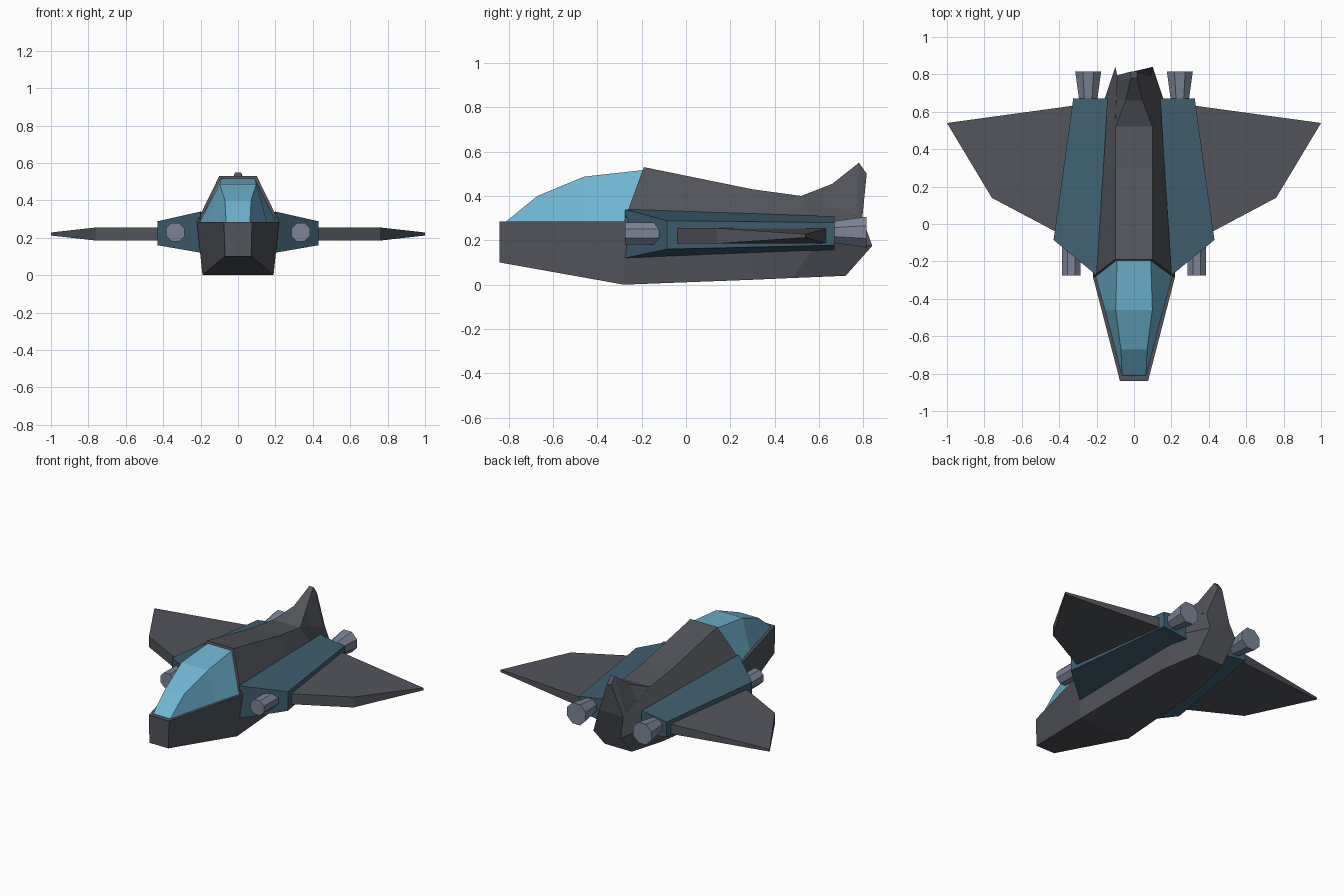
import bpy, bmesh, math
from mathutils import Matrix

if "Cube" in bpy.data.objects:
    bpy.data.objects.remove(bpy.data.objects["Cube"])


def material(name, rgb):
    m = bpy.data.materials.new(name)
    m.diffuse_color = (*rgb, 1)
    m.use_nodes = True
    m.node_tree.nodes["Principled BSDF"].inputs["Base Color"].default_value = m.diffuse_color
    return m


HULL = material("dark_grey", (0.085, 0.09, 0.105))
PANEL = material("steel_blue", (0.05, 0.115, 0.165))
GLASS = material("glass_blue", (0.16, 0.46, 0.64))
METAL = material("light_metal", (0.20, 0.23, 0.31))


def finish(name, bm, mat, mirror=False):
    bmesh.ops.recalc_face_normals(bm, faces=bm.faces)
    mesh = bpy.data.meshes.new(name)
    bm.to_mesh(mesh)
    bm.free()
    mesh.materials.append(mat)
    ob = bpy.data.objects.new(name, mesh)
    bpy.context.collection.objects.link(ob)
    if mirror:
        ob.modifiers.new("mirror", 'MIRROR')
    return ob


def loft(name, rings, mat, mirror=False, caps=(True, True)):
    """Skin closed rings of equal length."""
    bm = bmesh.new()
    loops = [[bm.verts.new(p) for p in r] for r in rings]
    n = len(loops[0])
    for a, b in zip(loops, loops[1:]):
        for i in range(n):
            j = (i + 1) % n
            bm.faces.new((a[i], a[j], b[j], b[i]))
    for loop, cap in zip((loops[0], loops[-1]), caps):
        if cap:
            bm.faces.new(loop)
    return finish(name, bm, mat, mirror)


def both(half):
    """Complete a right-hand half section with its mirror image."""
    return half + [(-x, y, z) for x, y, z in reversed(half)]


def tube(name, x, z, y0, y1, r0, r1):
    """Octagonal tube along y, mirrored to both sides."""
    bm = bmesh.new()
    bmesh.ops.create_cone(bm, cap_ends=True, segments=8, radius1=r0, radius2=r1,
                          depth=y1 - y0,
                          matrix=Matrix.Translation((x, (y0 + y1) / 2, z))
                          @ Matrix.Rotation(-math.pi / 2, 4, 'X')
                          @ Matrix.Rotation(math.pi / 8, 4, 'Z'))
    finish(name, bm, METAL, True)


# Nose
loft("nose", [both([(.07, -.84, .10), (.075, -.84, .285)]),
              both([(.19, -.28, 0), (.22, -.28, .285)])], HULL, caps=(True, False))

# Main fuselage: bottom, side and roof corners per station
loft("fuselage", [both(h) for h in (
    [(.19, -.28, 0), (.22, -.28, .285), (.10, -.19, .53)],
    [(.17, .30, .022), (.20, .30, .25), (.10, .30, .43)],
    [(.155, .48, .03), (.18, .60, .20), (.10, .52, .40)],
    [(.10, .72, .04), (.10, .84, .175), (.09, .795, .30)])], HULL)

# Tail fin rising from the rear deck
loft("tail_fin", [both(h) for h in (
    [(.10, .52, .398), (.099, .52, .40)],
    [(.095, .66, .348), (.045, .66, .455)],
    [(.092, .77, .31), (.016, .78, .55)],
    [(.09, .795, .30), (.016, .815, .50)])], HULL)

# Canopy
loft("canopy", [both(h) for h in (
    [(.065, -.81, .284), (.064, -.808, .288)],
    [(.10, -.67, .284), (.07, -.67, .40)],
    [(.155, -.46, .284), (.098, -.46, .487)],
    [(.205, -.28, .284), (.09, -.19, .517)])], GLASS)

# Side nacelles: inner and outer edges, front to back
loft("nacelle", [
    [(.20, -.275, .12), (.20, -.275, .34), (.43, -.085, .288), (.43, -.085, .16)],
    [(.14, .67, .155), (.14, .67, .308), (.325, .67, .28), (.325, .67, .178)]],
    PANEL, True)

# Wings: one plan outline, thin at the tip
plan = [(.27, -.11, .035), (.43, -.035, .035), (.76, .14, .035),
        (1.0, .54, .008), (.27, .64, .035)]
loft("wing", [[(x, y, .22 + s * t) for x, y, t in plan] for s in (-1, 1)],
     HULL, True)

# Guns and engine nozzles
tube("gun", .335, .23, -.275, -.05, .054, .054)
tube("engine_nozzle", .245, .237, .66, .815, .052, .075)
